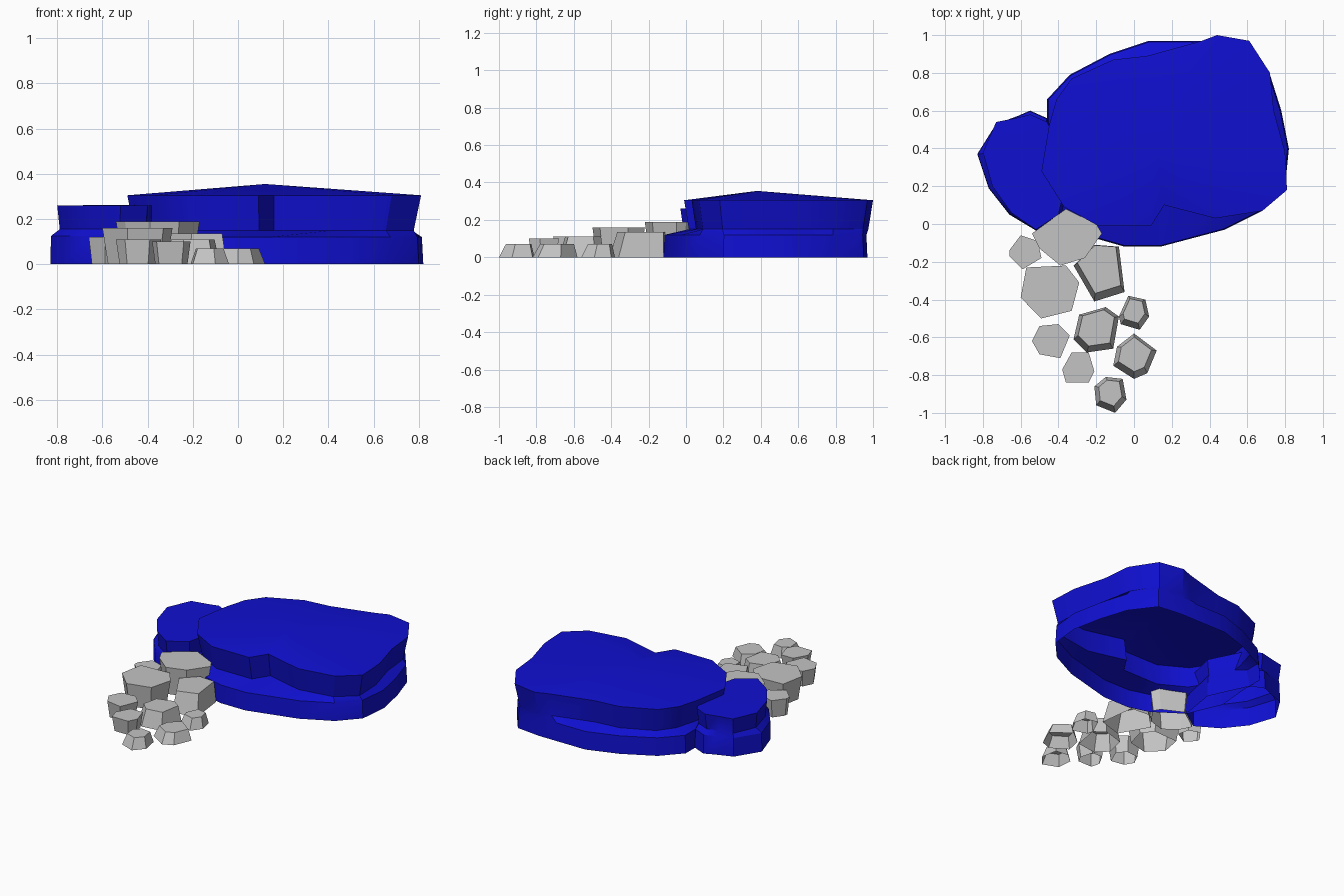
import bpy
import bmesh
import math

old = bpy.data.objects.get("Cube")
if old:
    bpy.data.objects.remove(old, do_unlink=True)


def make_material(name, colour):
    mat = bpy.data.materials.new(name)
    mat.use_nodes = True
    mat.diffuse_color = colour
    mat.node_tree.nodes["Principled BSDF"].inputs["Base Color"].default_value = colour
    return mat


blue = make_material("deep_blue", (0.005, 0.005, 0.64, 1))
grey = make_material("stone_grey", (0.55, 0.55, 0.55, 1))


def outline(text):
    """Read 'x y, x y' in hundredths and return a counter-clockwise loop."""
    pts = [tuple(float(v) / 100 for v in pair.split()) for pair in text.split(",")]
    area = sum(a[0] * b[1] - b[0] * a[1] for a, b in zip(pts, pts[1:] + pts[:1]))
    return pts if area > 0 else pts[::-1]


def resize(loop, factor, shift=(0, 0)):
    """Scale a loop about its middle, then slide it."""
    cx = (min(p[0] for p in loop) + max(p[0] for p in loop)) / 2
    cy = (min(p[1] for p in loop) + max(p[1] for p in loop)) / 2
    return [(cx + (x - cx) * factor + shift[0], cy + (y - cy) * factor + shift[1])
            for x, y in loop]


def loft(name, rings, material, apex=None, smooth=False):
    """Join (loop, height) rings with walls and close the top; the base is open."""
    bm = bmesh.new()
    levels = [[bm.verts.new((x, y, z)) for x, y in loop] for loop, z in rings]
    for low, high in zip(levels, levels[1:]):
        for i in range(len(low)):
            j = (i + 1) % len(low)
            bm.faces.new((low[i], low[j], high[j], high[i]))
    top = levels[-1]
    if apex:
        peak = bm.verts.new(apex)
        for i in range(len(top)):
            bm.faces.new((top[i], top[(i + 1) % len(top)], peak))
    else:
        bm.faces.new(top)
    mesh = bpy.data.meshes.new(name)
    bm.to_mesh(mesh)
    bm.free()
    mesh.materials.append(material)
    obj = bpy.data.objects.new(name, mesh)
    bpy.context.collection.objects.link(obj)
    if smooth:
        bpy.ops.object.select_all(action="DESELECT")
        obj.select_set(True)
        bpy.context.view_layer.objects.active = obj
        bpy.ops.object.shade_smooth_by_angle(angle=math.radians(30))
    return obj


def boulder(name, base, cap, shoulder, rim, apex):
    """Two-tier boulder: bulging base, pinched waist and overhanging cap."""
    waist = resize(cap, 0.95)
    rings = [(base, 0), (resize(base, 0.99), shoulder), (waist, shoulder + 0.03), (cap, rim)]
    return loft(name, rings, blue, apex, smooth=True)


# Large boulder with a notch in the front of its cap
boulder(
    "large_boulder",
    outline("80 20, 82 40, 78 60, 72 79, 60 95, 43 97, 30 97, 8 97, -13 90, -34 79,"
            "-46 66, -46 50, -48 28, -38 5, -19 -8, -5 -12, 14 -12, 48 -3, 68 7"),
    outline("81 18, 80 38, 74 60, 72 80, 61 97, 44 100, 36 97, 7 89, -11 87, -33 77,"
            "-41 66, -45 52, -49 28, -37 9, -19 -1, 9 -1, 16 10, 43 3, 68 7"),
    0.12, 0.305, (0.12, 0.38, 0.355))

# Small boulder leaning against its side
boulder(
    "small_boulder",
    outline("-83 37, -77 19, -66 5, -51 -4, -38 5, -34 30, -46 56, -55 60, -62 57, -73 53"),
    outline("-80 38, -75 20, -65 6, -52 -3, -40 5, -34 30, -46 54, -55 58, -63 56, -73 54"),
    0.125, 0.26, (-0.56, 0.28, 0.262))


def overhanging_stone(name, text, height):
    """Stone that is widest at its top."""
    top = outline(text)
    loft(name, [(resize(top, 0.84), 0), (top, height)], grey)


def tapered_stone(name, text, height, taper, shift=(0, 0.01)):
    """Stone that is widest at the ground."""
    base = outline(text)
    loft(name, [(base, 0), (resize(base, taper, shift), height)], grey)


# Stepping stones on the right side of the path
overhanging_stone("top_step", "-36 8, -20 0, -17 -5, -26 -18, -39 -22, -50 -13, -54 -5", 0.19)
overhanging_stone("upper_side_stone", "-66 -14, -60 -6, -51 -9, -49 -18, -59 -24, -66 -17", 0.12)
overhanging_stone("large_step", "-57 -23, -36 -22, -29 -31, -33 -46, -49 -50, -60 -39", 0.16)
overhanging_stone("middle_side_stone", "-54 -62, -50 -54, -40 -53, -34 -59, -39 -71, -50 -69", 0.11)
overhanging_stone("lower_side_stone", "-38 -77, -33 -68, -24 -68, -21 -78, -24 -84, -36 -84", 0.1)

# Stepping stones on the left side of the path
tapered_stone("upper_step", "-21 -11, -8 -12, -5 -36, -21 -41, -32 -22", 0.135, 0.85, (0, 0.02))
tapered_stone("middle_step", "-32 -61, -29 -48, -15 -44, -8 -49, -11 -66, -25 -68", 0.11, 0.8)
tapered_stone("small_step", "-8 -49, -3 -38, 6 -40, 8 -49, 3 -56, -7 -53", 0.07, 0.72)
tapered_stone("outer_step", "-11 -75, -9 -65, 0 -58, 12 -67, 7 -79, 0 -82", 0.07, 0.76)
tapered_stone("front_step", "-21 -86, -15 -81, -6 -82, -4 -93, -10 -100, -20 -96", 0.07, 0.72)
